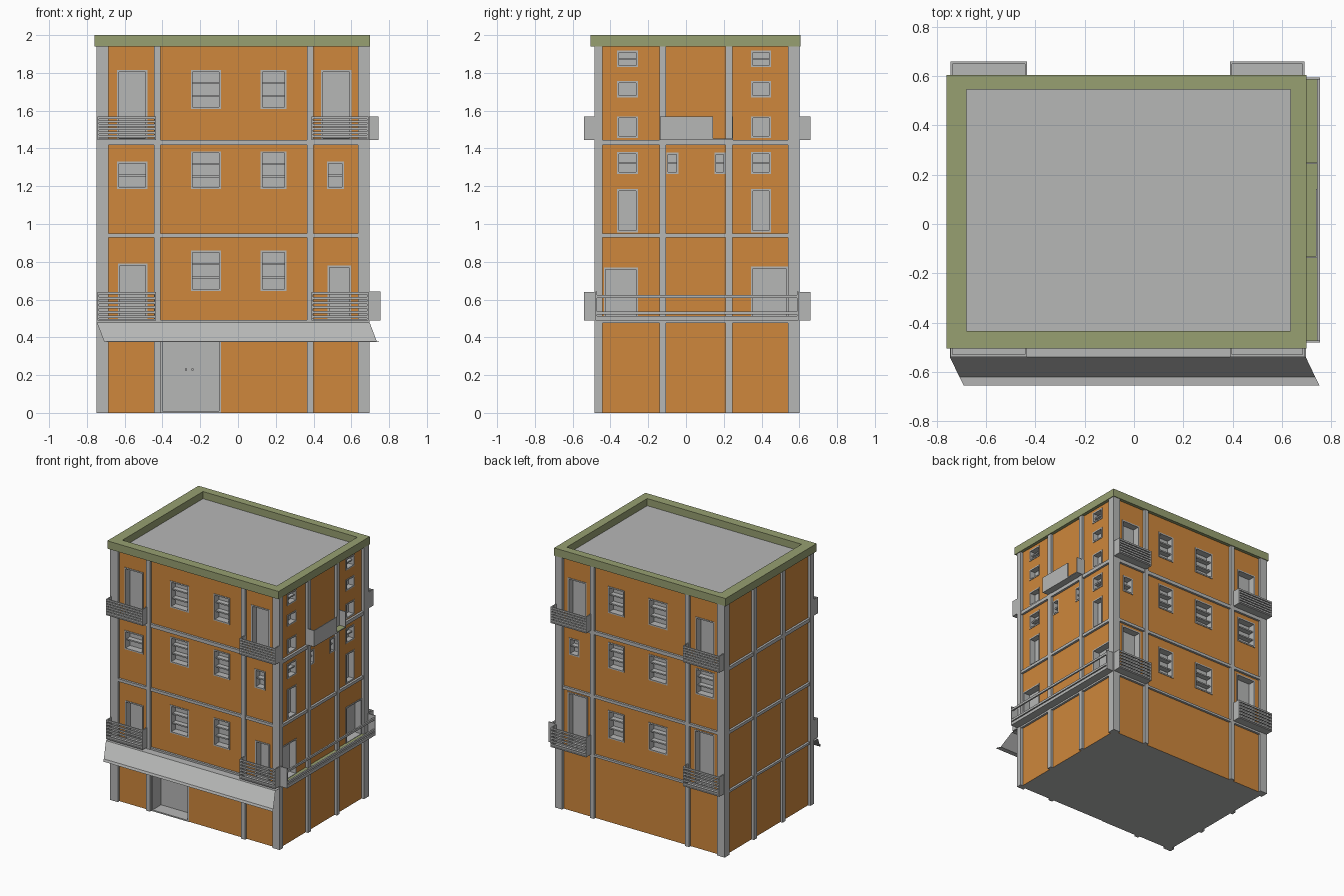
import bpy, bmesh
from mathutils import Matrix, Vector

if "Cube" in bpy.data.objects:
    bpy.data.objects.remove(bpy.data.objects["Cube"])


def material(name, rgb):
    m = bpy.data.materials.new(name)
    m.diffuse_color = (*rgb, 1)
    m.use_nodes = True
    m.node_tree.nodes["Principled BSDF"].inputs["Base Color"].default_value = m.diffuse_color
    return m


GREY = material("concrete grey", (0.47, 0.475, 0.47))
ORANGE = material("orange plaster", (0.62, 0.245, 0.045))
OLIVE = material("olive trim", (0.31, 0.35, 0.165))

# Recessed wall surface limits
X0, X1, Y0, Y1, TOP = -0.73, 0.675, -0.465, 0.58, 1.945
OUT = 0.02  # how far columns and beams stand out


def on_wall(side, u0, u1, z0, z1, d0, d1):
    """Box bounds on a wall: u runs along it, d is the distance outward."""
    if side == "front":
        return (u0, u1, Y0 - d1, Y0 - d0, z0, z1)
    if side == "back":
        return (u0, u1, Y1 + d0, Y1 + d1, z0, z1)
    if side == "left":
        return (X0 - d1, X0 - d0, u0, u1, z0, z1)
    return (X1 + d0, X1 + d1, u0, u1, z0, z1)


def finish(name, bm, *mats):
    me = bpy.data.meshes.new(name)
    bm.to_mesh(me)
    bm.free()
    for m in mats:
        me.materials.append(m)
    ob = bpy.data.objects.new(name, me)
    bpy.context.collection.objects.link(ob)
    return ob


def boxes(name, bounds, *mats, rule=None):
    bm = bmesh.new()
    for a, b, c, d, e, f in bounds:
        mid = Vector(((a + b) / 2, (c + d) / 2, (e + f) / 2))
        bmesh.ops.create_cube(bm, size=1, matrix=Matrix.Translation(mid)
                              @ Matrix.Diagonal((b - a, d - c, f - e, 1)))
    bm.normal_update()
    if rule:
        for face in bm.faces:
            face.material_index = rule(face)
    return finish(name, bm, *mats)


# Openings: side, u0, u1, z0, z1, depth, number of panes
openings = [("front", -0.41, -0.09, 0.0, 0.45, 0.11, 1)]
for side in ("front", "back"):
    for z0, z1 in ((0.645, 0.86), (1.185, 1.385), (1.61, 1.815)):
        openings += [(side, -0.25, -0.09, z0, z1, 0.06, 3),
                     (side, 0.12, 0.257, z0, z1, 0.06, 3)]
openings += [
    ("front", -0.64, -0.48, 1.446, 1.815, 0.06, 1),
    ("front", 0.44, 0.60, 1.446, 1.815, 0.06, 1),
    ("front", -0.64, -0.48, 1.185, 1.33, 0.06, 2),
    ("front", 0.47, 0.56, 1.185, 1.33, 0.06, 2),
    ("front", -0.635, -0.48, 0.493, 0.79, 0.06, 1),
    ("front", 0.475, 0.597, 0.493, 0.78, 0.06, 1),
    ("back", -0.65, -0.49, 1.446, 1.78, 0.06, 1),
    ("back", 0.44, 0.60, 1.446, 1.79, 0.06, 1),
    ("back", -0.65, -0.49, 1.185, 1.385, 0.06, 3),
    ("back", 0.50, 0.59, 1.20, 1.33, 0.06, 2),
    ("back", -0.65, -0.48, 0.493, 0.91, 0.06, 1),
    ("back", 0.43, 0.60, 0.493, 0.91, 0.06, 1),
    ("right", -0.435, -0.255, 0.493, 0.77, 0.06, 1),
    ("right", 0.345, 0.54, 0.493, 0.775, 0.06, 1),
    ("right", -0.104, -0.04, 1.265, 1.378, 0.05, 2),
    ("right", 0.15, 0.209, 1.265, 1.378, 0.05, 2),
]
for u0, u1 in ((-0.365, -0.255), (0.345, 0.45)):
    for z0, z1, n in ((0.955, 1.185, 1), (1.265, 1.38, 2), (1.455, 1.57, 1),
                      (1.67, 1.757, 1), (1.83, 1.918, 2)):
        openings.append(("right", u0, u1, z0, z1, 0.05, n))

# Orange walls with the openings cut in; roof and underside are grey
walls = boxes("walls", [(X0, X1, Y0, Y1, 0, TOP)], ORANGE, GREY,
              rule=lambda f: int(abs(f.normal.z) > 0.5))
cutter = boxes("opening_cutter",
               [on_wall(s, a, b, z0 - (0.05 if z0 == 0 else 0), z1, -d, 0.05)
                for s, a, b, z0, z1, d, n in openings], ORANGE)
cutter.hide_render = True
mod = walls.modifiers.new("openings", "BOOLEAN")
mod.operation, mod.solver, mod.object = "DIFFERENCE", "EXACT", cutter
dg = bpy.context.evaluated_depsgraph_get()
cut_mesh = bpy.data.meshes.new_from_object(walls.evaluated_get(dg))
walls.modifiers.clear()
walls.data = cut_mesh
bpy.data.objects.remove(cutter)

# Grey linings, panes and glazing bars
frames, panes, bars = [], [], []
for s, a, b, z0, z1, d, n in openings:
    t, lip = 0.01, 0.004
    frames += [on_wall(s, a, a + t, z0, z1, -d, lip),
               on_wall(s, b - t, b, z0, z1, -d, lip),
               on_wall(s, a + t, b - t, z0, z0 + t, -d, lip),
               on_wall(s, a + t, b - t, z1 - t, z1, -d, lip)]
    panes.append(on_wall(s, a + t, b - t, z0 + t, z1 - t, -d, -d + 0.01))
    for i in range(1, n):
        z = z0 + (z1 - z0) * i / n
        bars.append(on_wall(s, a + t, b - t, z - 0.005, z + 0.005, -d + 0.01, -0.01))
boxes("opening_frames", frames, GREY)
boxes("door_and_window_panels", panes, GREY)
boxes("window_bars", bars, GREY)
boxes("entrance_handles", [on_wall("front", u, u + 0.01, 0.225, 0.235, -0.1, -0.085)
                           for u in (-0.28, -0.245)], GREY)

# Corner columns and thin columns on each wall
cols = [(x0, x1, y0, y1, 0, TOP)
        for x0, x1 in ((X0 - OUT, -0.685), (0.635, X1 + OUT))
        for y0, y1 in ((Y0 - OUT, -0.443), (0.54, Y1 + OUT))]
for sides, spans in ((("front", "back"), ((-0.445, -0.41), (0.365, 0.40))),
                     (("left", "right"), ((-0.14, -0.105), (0.21, 0.245)))):
    cols += [on_wall(s, a, b, 0, TOP, 0, OUT) for s in sides for a, b in spans]
boxes("columns", cols, GREY)

# Floor beams around the building
beams = []
for z0, z1 in ((0.475, 0.492), (0.928, 0.95), (1.418, 1.445)):
    for s in ("front", "back"):
        beams.append(on_wall(s, X0 - 0.017, X1 + 0.017, z0, z1, 0, 0.017))
    for s in ("left", "right"):
        beams.append(on_wall(s, Y0, Y1, z0, z1, 0, 0.017))
boxes("floor_beams", beams, GREY)

# Olive roof parapet
boxes("parapet", [(-0.76, 0.70, -0.505, -0.435, 1.94, 2), (-0.76, 0.70, 0.545, 0.605, 1.94, 2),
                  (-0.76, -0.68, -0.435, 0.545, 1.94, 2), (0.635, 0.70, -0.435, 0.545, 1.94, 2)],
      OLIVE)

# Small balconies with slatted fronts on the front and back
plates, slats = [], []
for s, reach in (("front", 0.075), ("back", 0.08)):
    for u0, u1 in ((-0.745, -0.435), (0.39, 0.692)):
        for z0, h in ((0.49, 0.15), (1.445, 0.125)):
            plates += [on_wall(s, u0, u1, z0, z0 + 0.008, 0, reach),
                       on_wall(s, u0, u0 + 0.008, z0, z0 + h, 0, reach),
                       on_wall(s, u1 - 0.008, u1, z0, z0 + h, 0, reach)]
            for i in range(6):
                z = z0 + 0.012 + i * (h - 0.026) / 5
                slats.append(on_wall(s, u0, u1, z, z + 0.013, reach - 0.01, reach))
boxes("balcony_floors_and_ends", plates, GREY)
boxes("balcony_slats", slats, GREY)

# Long railed walkway and short solid balcony on the right side
top_olive = lambda f: int(f.normal.z > 0.5)
boxes("side_balcony_floors", [on_wall("right", -0.48, 0.595, 0.488, 0.5, 0, 0.08),
                              on_wall("right", -0.135, 0.25, 1.445, 1.453, 0, 0.07)],
      GREY, OLIVE, rule=top_olive)
side = [on_wall("right", u, u + 0.008, 0.49, 0.642, 0, 0.08) for u in (-0.48, 0.587)]
side += [on_wall("right", -0.475, 0.59, z, z + 0.017, 0.068, 0.08) for z in (0.495, 0.52, 0.608)]
side += [on_wall("right", u, u + 0.006, 1.445, 1.57, 0, 0.07) for u in (-0.138, 0.244)]
side.append(on_wall("right", -0.138, 0.143, 1.445, 1.57, 0.064, 0.07))
boxes("side_balcony_rails", side, GREY)

# Canopy: a thin folded sheet, skewed sideways as it leaves the wall
bm = bmesh.new()
rows = []
for y, z, skew in ((-0.48, 0.478, 0), (-0.54, 0.478, 0), (-0.62, 0.378, 0.038), (-0.655, 0.376, 0.056)):
    rows.append([bm.verts.new((x + skew, y, z)) for x in (-0.747, 0.697)])
for p, q in zip(rows, rows[1:]):
    bm.faces.new((q[0], q[1], p[1], p[0]))
finish("canopy", bm, GREY)
